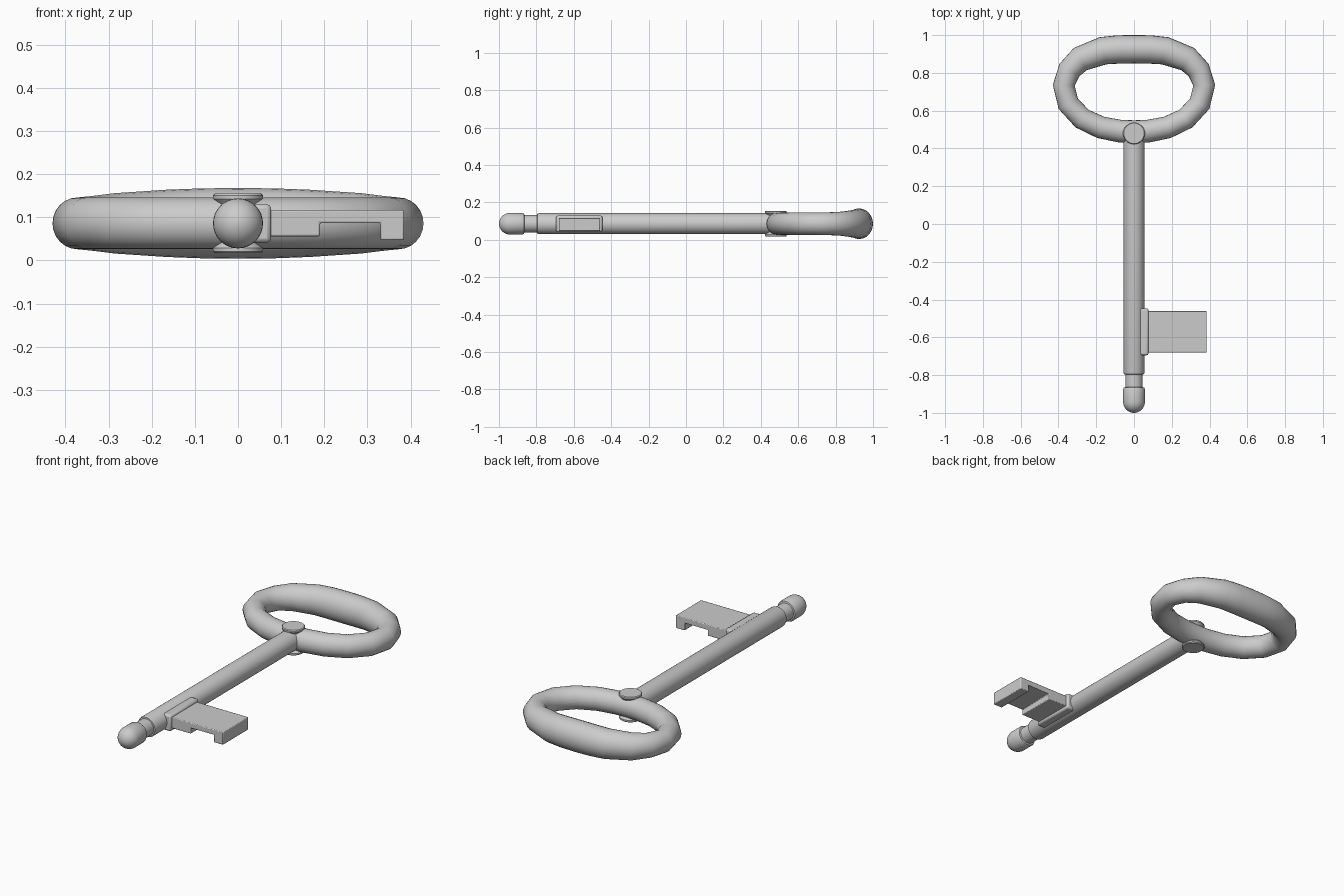
import bpy, bmesh, math
from mathutils import Matrix, Vector

if "Cube" in bpy.data.objects:
    bpy.data.objects.remove(bpy.data.objects["Cube"])

ZC = 0.086  # height of the key's centre plane


def finish(bm, name, angle=35, bevel=0):
    bmesh.ops.recalc_face_normals(bm, faces=bm.faces)
    me = bpy.data.meshes.new(name)
    bm.to_mesh(me)
    bm.free()
    ob = bpy.data.objects.new(name, me)
    bpy.context.collection.objects.link(ob)
    if bevel:
        m = ob.modifiers.new("bevel", 'BEVEL')
        m.width = bevel
        m.segments = 2
    bpy.ops.object.select_all(action='DESELECT')
    ob.select_set(True)
    bpy.context.view_layer.objects.active = ob
    bpy.ops.object.shade_smooth_by_angle(angle=math.radians(angle))
    return ob


def bridge(bm, rings, closed=False):
    n = len(rings[0])
    pairs = list(zip(rings, rings[1:])) + ([(rings[-1], rings[0])] if closed else [])
    for a, b in pairs:
        for i in range(n):
            j = (i + 1) % n
            bm.faces.new((a[i], a[j], b[j], b[i]))


def lathe(name, profile, matrix, n=32):
    """Revolve (radius, height) points around local z and cap the ends."""
    bm = bmesh.new()
    rings = [[bm.verts.new((r * math.cos(2 * math.pi * i / n),
                            r * math.sin(2 * math.pi * i / n), h)) for i in range(n)]
             for r, h in profile]
    bridge(bm, rings)
    bm.faces.new(rings[0])
    bm.faces.new(rings[-1])
    bm.transform(matrix)
    return finish(bm, name)


# Shank, neck and rounded tip, turned along y
along_y = Matrix.Translation((0, 0, ZC)) @ Matrix.Rotation(-math.pi / 2, 4, 'X')
dome = [(0.058 * math.cos(a), -0.94 - 0.06 * math.sin(a))
        for a in [math.radians(d) for d in (0, 12, 24, 36, 48, 60, 72, 82, 88)]]
lathe("shank", [(0.056, 0.49), (0.056, -0.785), (0.053, -0.795), (0.046, -0.796),
                (0.046, -0.864), (0.054, -0.866), (0.058, -0.875)] + dome, along_y)

# Waisted collar where the shank meets the bow
half = [(0.054, 0.069), (0.058, 0.065), (0.058, 0.057), (0.042, 0.038)]
lathe("bow_collar", half + [(r, -h) for r, h in reversed(half)],
      Matrix.Translation((0, 0.48, ZC)))

# Oval bow: half path of (x, y, radius in plane, radius in z), mirrored in x
path = [(0, 0.925, 0.075, 0.082), (0.085, 0.924, 0.075, 0.081),
        (0.165, 0.917, 0.074, 0.078), (0.285, 0.873, 0.068, 0.070),
        (0.342, 0.815, 0.062, 0.063), (0.372, 0.735, 0.058, 0.060),
        (0.348, 0.637, 0.058, 0.060), (0.275, 0.558, 0.058, 0.060),
        (0.175, 0.511, 0.059, 0.060), (0.07, 0.491, 0.060, 0.060), (0, 0.489, 0.060, 0.060)]
path += [(-x, y, a, b) for x, y, a, b in reversed(path[1:-1])]
bm = bmesh.new()
rings = []
for k, (x, y, a, b) in enumerate(path):
    p, q = path[k - 1], path[(k + 1) % len(path)]
    t = Vector((q[0] - p[0], q[1] - p[1])).normalized()
    ring = []
    for i in range(24):
        ang = 2 * math.pi * i / 24
        c = a * math.cos(ang)
        ring.append(bm.verts.new((x - t.y * c, y + t.x * c, ZC + b * math.sin(ang))))
    rings.append(ring)
bridge(bm, rings, closed=True)
finish(bm, "bow", 50)


def prism(name, outline, y0, y1, bevel):
    """Extrude an (x, z) outline along y."""
    bm = bmesh.new()
    f = bm.faces.new([bm.verts.new((x, y0, z)) for x, z in outline])
    ext = bmesh.ops.extrude_face_region(bm, geom=[f])
    bmesh.ops.translate(bm, vec=(0, y1 - y0, 0),
                        verts=[v for v in ext["geom"] if isinstance(v, bmesh.types.BMVert)])
    return finish(bm, name, 30, bevel)


# Raised pad on the shank and the notched bit
prism("bit_pad", [(0.02, 0.041), (0.077, 0.041), (0.077, 0.13), (0.02, 0.13)],
      -0.695, -0.447, 0.01)
prism("bit", [(0.03, 0.056), (0.19, 0.056), (0.19, 0.087), (0.33, 0.087),
              (0.33, 0.047), (0.385, 0.047), (0.385, 0.117), (0.03, 0.117)],
      -0.68, -0.46, 0.004)
